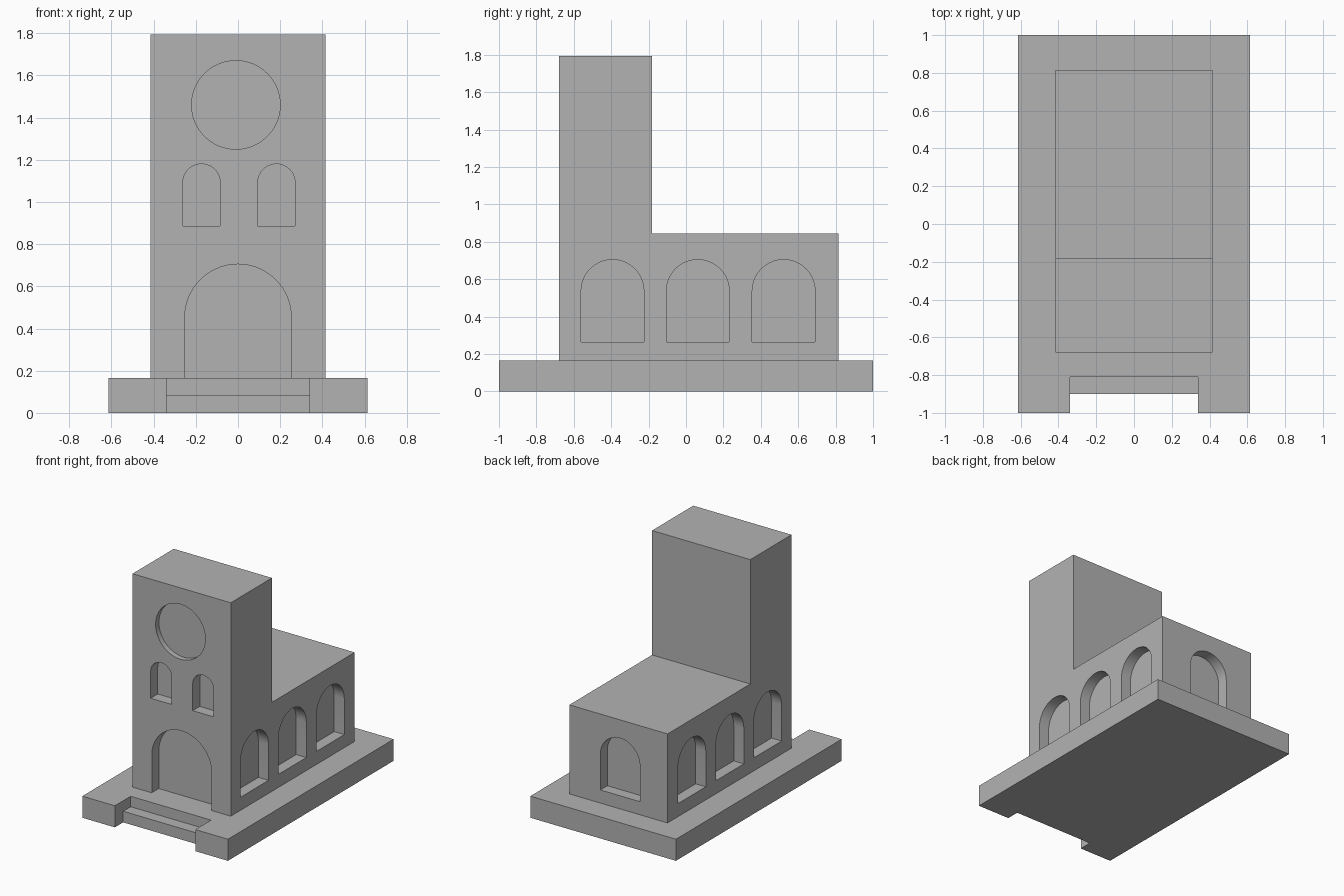
import bpy, bmesh, math
from mathutils import Matrix, Vector

cube = bpy.data.objects.get("Cube")
if cube:
    bpy.data.objects.remove(cube, do_unlink=True)

GREY = (0.45, 0.45, 0.45, 1)
stone = bpy.data.materials.new("plain grey stone")
stone.use_nodes = True
stone.diffuse_color = GREY
stone.node_tree.nodes["Principled BSDF"].inputs["Base Color"].default_value = GREY

BASE_TOP = 0.165
HALF = 0.415              # half width of the building
FRONT, BACK = -0.68, 0.815
DEPTH = 0.085             # window and door recess


def add_prism(bm, outline, matrix, length):
    """Extrude a 2D outline along the local z of the matrix."""
    face = bm.faces.new([bm.verts.new(matrix @ Vector((u, v, 0))) for u, v in outline])
    moved = bmesh.ops.extrude_face_region(bm, geom=[face])["geom"]
    step = matrix.to_3x3() @ Vector((0, 0, length))
    bmesh.ops.translate(bm, vec=step, verts=[g for g in moved if isinstance(g, bmesh.types.BMVert)])


def finish(bm, name):
    bmesh.ops.recalc_face_normals(bm, faces=bm.faces)
    mesh = bpy.data.meshes.new(name)
    bm.to_mesh(mesh)
    bm.free()
    mesh.materials.append(stone)
    obj = bpy.data.objects.new(name, mesh)
    bpy.context.collection.objects.link(obj)
    return obj


def arch(centre, width, bottom, top, segments=20):
    """Round-headed opening."""
    r = width / 2
    head = [(centre + r * math.cos(math.pi * i / segments),
             top - r + r * math.sin(math.pi * i / segments)) for i in range(segments + 1)]
    return head + [(centre - r, bottom), (centre + r, bottom)]


def circle(x, z, r, segments=64):
    return [(x + r * math.cos(math.tau * i / segments),
             z + r * math.sin(math.tau * i / segments)) for i in range(segments)]


def wall(axis, surface):
    """Frame whose u runs along the wall and v runs up."""
    if axis == "y":
        return Matrix(((1, 0, 0, 0), (0, 0, 1, surface), (0, 1, 0, 0), (0, 0, 0, 1)))
    return Matrix(((0, 0, 1, surface), (1, 0, 0, 0), (0, 1, 0, 0), (0, 0, 0, 1)))


def recess(bm, outline, axis, surface, depth):
    """Cutter that sinks an opening into the wall at the given coordinate."""
    side = math.copysign(1, surface)
    add_prism(bm, outline, wall(axis, surface - side * depth), side * (depth + 0.05))


# Plinth with entrance notch
bm = bmesh.new()
plan = [(-0.615, -1), (-0.34, -1), (-0.34, -0.81), (0.34, -0.81),
        (0.34, -1), (0.615, -1), (0.615, 1), (-0.615, 1)]
add_prism(bm, plan, Matrix.Identity(4), BASE_TOP)
finish(bm, "plinth")

# Entrance step
bm = bmesh.new()
add_prism(bm, [(-0.34, -0.9), (0.34, -0.9), (0.34, -0.81), (-0.34, -0.81)],
          Matrix.Identity(4), 0.085)
finish(bm, "entrance_step")

# Tower and nave as one side profile
bm = bmesh.new()
profile = [(FRONT, BASE_TOP), (BACK, BASE_TOP), (BACK, 0.845),
           (-0.183, 0.845), (-0.183, 1.795), (FRONT, 1.795)]
add_prism(bm, profile, wall("x", -HALF), 2 * HALF)
building = finish(bm, "tower_and_nave")

# Openings: front door, pair of windows, round window, back and side windows
bm = bmesh.new()
recess(bm, arch(0, 0.505, 0.1, 0.705, 28), "y", FRONT, DEPTH)
for x in (-0.173, 0.182):
    recess(bm, arch(x, 0.177, 0.885, 1.18), "y", FRONT, DEPTH)
recess(bm, circle(-0.01, 1.46, 0.21), "y", FRONT, 0.04)
recess(bm, arch(-0.014, 0.335, 0.265, 0.705), "y", BACK, DEPTH)
for side in (-HALF, HALF):
    for y in (-0.393, 0.063, 0.522):
        recess(bm, arch(y, 0.336, 0.265, 0.705), "x", side, DEPTH)
cutter = finish(bm, "opening_cutters")
cutter.hide_render = True

cut = building.modifiers.new("openings", "BOOLEAN")
cut.operation = "DIFFERENCE"
cut.solver = "EXACT"
cut.object = cutter

# Apply the cut and drop the cutters
bpy.context.view_layer.objects.active = building
building.select_set(True)
bpy.ops.object.modifier_apply(modifier=cut.name)
bpy.data.objects.remove(cutter, do_unlink=True)
bpy.ops.object.shade_smooth_by_angle(angle=math.radians(30))
